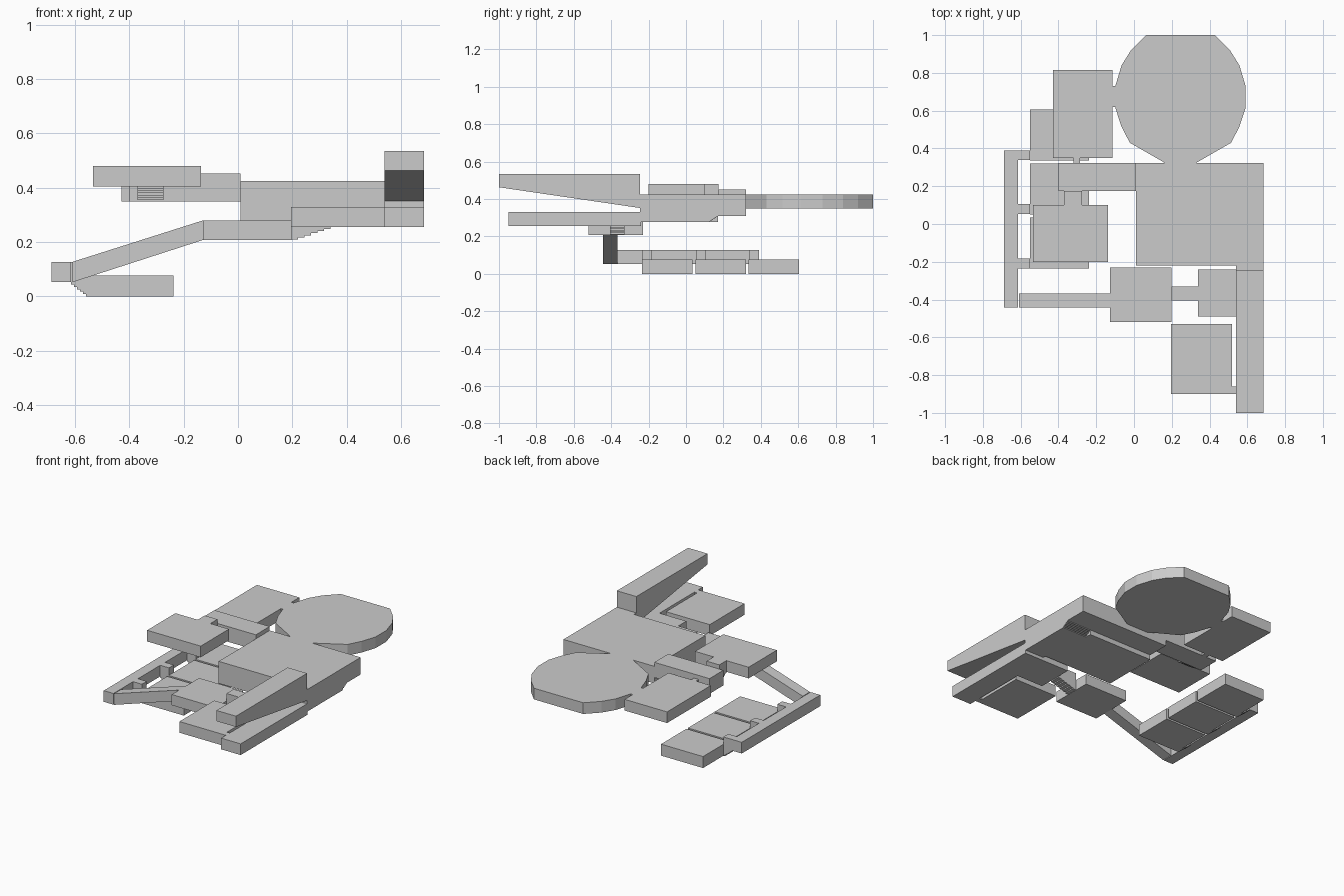
import bpy
import bmesh

cube = bpy.data.objects.get("Cube")
if cube:
    bpy.data.objects.remove(cube)

grey = bpy.data.materials.new("plain grey")
grey.use_nodes = True
grey.diffuse_color = (0.6, 0.6, 0.6, 1)
grey.node_tree.nodes["Principled BSDF"].inputs["Base Color"].default_value = (0.6, 0.6, 0.6, 1)


def prism(name, profile, axis, low, high):
    """Extrude a 2D profile along an axis (profile uses the other two axes in order)."""
    def place(p, d):
        c = list(p)
        c.insert("xyz".index(axis), d)
        return c
    bm = bmesh.new()
    face = bm.faces.new([bm.verts.new(place(p, low)) for p in profile])
    extruded = bmesh.ops.extrude_face_region(bm, geom=[face])["geom"]
    for v in extruded:
        if isinstance(v, bmesh.types.BMVert):
            v.co["xyz".index(axis)] = high
    bmesh.ops.recalc_face_normals(bm, faces=bm.faces)
    mesh = bpy.data.meshes.new(name)
    bm.to_mesh(mesh)
    bm.free()
    mesh.materials.append(grey)
    obj = bpy.data.objects.new(name, mesh)
    bpy.context.collection.objects.link(obj)
    return obj


def box(name, x, y, z):
    return prism(name, [(x[0], y[0]), (x[1], y[0]), (x[1], y[1]), (x[0], y[1])], "z", *z)


def stair_profile(start, end, z0, z1, top, steps=6):
    """Flat-topped side profile whose underside climbs in steps."""
    pts = [(start, top), (start, z0)]
    for i in range(steps):
        u = start + (end - start) * (i + 1) / steps
        pts.append((u, z0 + (z1 - z0) * i / steps))
        pts.append((u, z0 + (z1 - z0) * (i + 1) / steps))
    return pts + [(end, top)]


# Main hall, with a raised floor at the back and stairs beside it
box("main_hall", (0.01, 0.685), (-0.22, 0.12), (0.277, 0.425))
box("main_hall_front_lip", (0.54, 0.685), (-0.245, -0.22), (0.277, 0.425))
box("main_hall_rear_floor", (0.01, 0.5), (0.12, 0.17), (0.277, 0.425))
prism("main_hall_stairs", stair_profile(0.12, 0.17, 0.277, 0.31, 0.425), "x", 0.5, 0.685)
box("main_hall_back", (0.01, 0.685), (0.17, 0.322), (0.31, 0.425))

# Rising ramp hall over the low passage
prism("ramp_hall", [(-1, 0.535), (-1, 0.463), (-0.245, 0.352), (-0.245, 0.535)], "x", 0.54, 0.685)
box("low_passage", (0.54, 0.685), (-0.95, -0.24), (0.255, 0.33))
box("low_side_room", (0.195, 0.52), (-0.9, -0.53), (0.255, 0.33))
box("low_side_door", (0.52, 0.54), (-0.9, -0.86), (0.255, 0.33))
box("low_landing", (0.34, 0.54), (-0.49, -0.24), (0.255, 0.33))

# Round hall with its funnel entrance
half = [(0.08, 0.322), (0.268, 0.43), (0.312, 0.515), (0.345, 0.615),
        (0.345, 0.73), (0.312, 0.84), (0.262, 0.92), (0.183, 1.0)]
cx = 0.246
outline = [(cx + u, v) for u, v in half] + [(cx - u, v) for u, v in reversed(half)]
prism("round_hall", outline, "z", 0.35, 0.425)
box("round_hall_door", (-0.115, -0.098), (0.62, 0.73), (0.35, 0.425))
box("back_room", (-0.43, -0.115), (0.35, 0.815), (0.35, 0.425))
box("back_room_door", (-0.32, -0.285), (0.322, 0.35), (0.35, 0.425))

# Side corridor, stairs and upper room
box("side_corridor", (-0.4, 0.01), (0.175, 0.322), (0.35, 0.452))
prism("upper_stairs", stair_profile(0.175, 0.1, 0.355, 0.405, 0.48), "x", -0.37, -0.275)
box("upper_room", (-0.535, -0.137), (-0.2, 0.1), (0.405, 0.48))

# Middle room joined to the landing by stairs
box("middle_room", (-0.128, 0.198), (-0.52, -0.23), (0.208, 0.28))
prism("landing_stairs", stair_profile(0.198, 0.34, 0.21, 0.255, 0.33), "y", -0.405, -0.33)

# Sloping passage down to the outer corridor
prism("sloping_passage", [(-0.61, 0.052), (-0.128, 0.208), (-0.128, 0.28), (-0.61, 0.127)],
      "y", -0.443, -0.367)
box("outer_corridor", (-0.687, -0.615), (-0.443, 0.39), (0.052, 0.127))

# Three lower rooms with stairs off the outer corridor
rooms = [(-0.235, 0.035, -0.235), (0.05, 0.32, 0.053), (0.335, 0.605, 0.338)]
for i, (y0, y1, door) in enumerate(rooms, 1):
    box(f"lower_room_{i}", (-0.55, -0.238), (y0, y1), (0, 0.077))
    prism(f"lower_stairs_{i}", stair_profile(-0.55, -0.615, 0, 0.052, 0.127),
          "y", door, door + 0.052)
